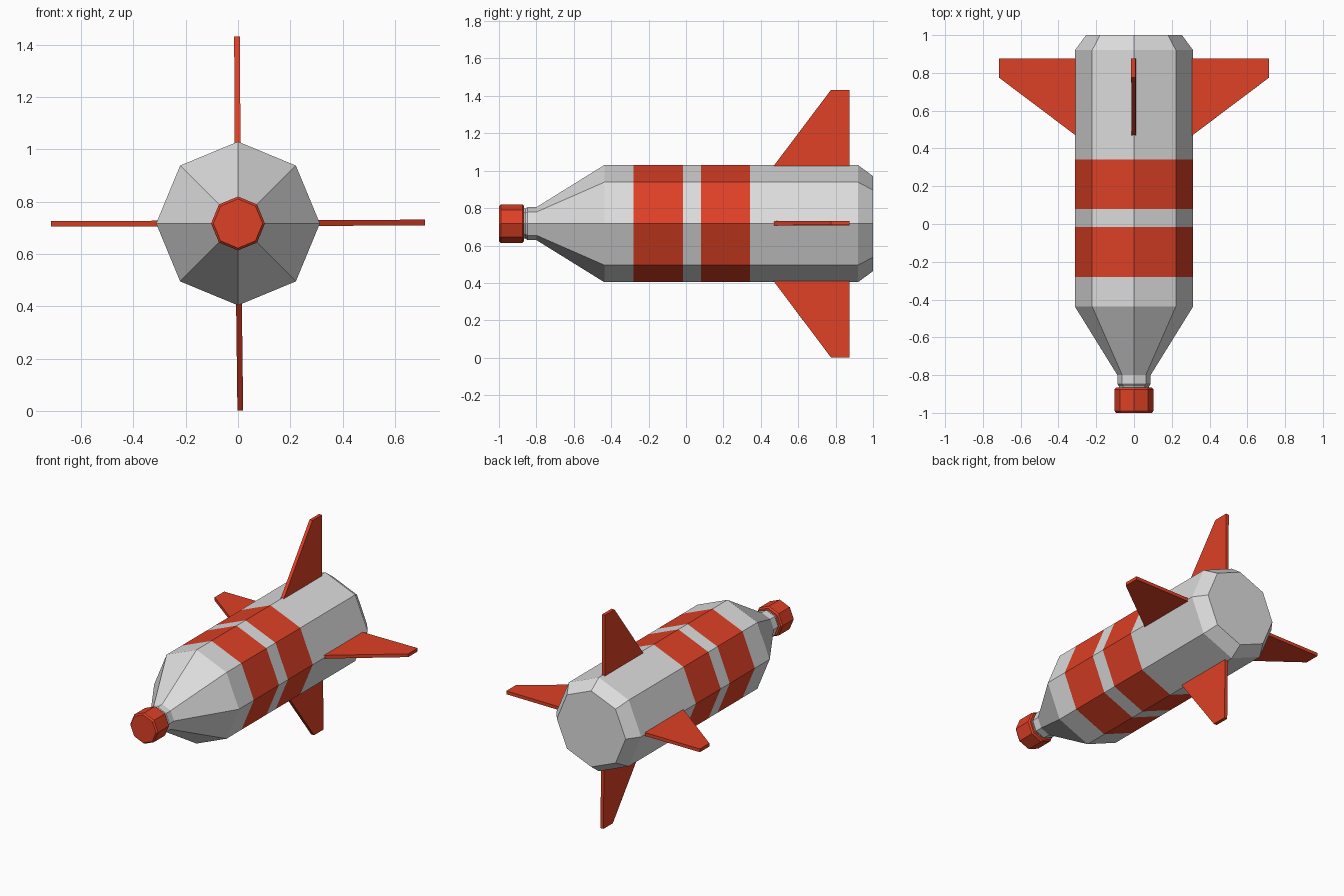
import bpy, bmesh, math
from mathutils import Matrix, Vector

if "Cube" in bpy.data.objects:
    bpy.data.objects.remove(bpy.data.objects["Cube"])

AXIS_Z = 0.717


def material(name, rgb):
    m = bpy.data.materials.new(name)
    m.diffuse_color = (*rgb, 1)
    m.use_nodes = True
    m.node_tree.nodes["Principled BSDF"].inputs["Base Color"].default_value = m.diffuse_color
    return m


GREY = material("light grey", (0.72, 0.72, 0.72))
RED = material("red", (0.73, 0.052, 0.019))


def finish(bm, name, mats):
    bmesh.ops.recalc_face_normals(bm, faces=bm.faces)
    me = bpy.data.meshes.new(name)
    bm.to_mesh(me)
    bm.free()
    for m in mats:
        me.materials.append(m)
    ob = bpy.data.objects.new(name, me)
    bpy.context.collection.objects.link(ob)
    ob.location.z = AXIS_Z
    return ob


def lathe(name, profile, mats, rule=lambda y: 0, sides=8):
    """Closed low-poly solid around the y axis from (y, radius) pairs."""
    bm = bmesh.new()
    rings = []
    for y, r in profile:
        angles = [2 * math.pi * i / sides for i in range(sides)]
        rings.append([bm.verts.new((r * math.cos(a), y, r * math.sin(a))) for a in angles])
    for a, b in zip(rings, rings[1:]):
        for i in range(sides):
            j = (i + 1) % sides
            bm.faces.new((a[i], a[j], b[j], b[i]))
    bm.faces.new(rings[0])
    bm.faces.new(rings[-1])
    for f in bm.faces:
        f.material_index = rule(f.calc_center_median().y)
    return finish(bm, name, mats)


# Bottle-shaped body with two painted bands
BANDS = [(-0.28, -0.015), (0.08, 0.342)]
R = 0.313
body = [(-0.88, 0.08), (-0.858, 0.08), (-0.848, 0.088), (-0.80, 0.088), (-0.437, R)]
body += [(y, R) for band in BANDS for y in band]
body += [(0.92, R), (1.0, 0.254)]
lathe("body", body, [GREY, RED], lambda y: int(any(a < y < b for a, b in BANDS)))

# Screw cap on the neck
lathe("cap", [(-1.0, 0.094), (-0.99, 0.103), (-0.875, 0.103), (-0.865, 0.094)], [RED])

# Four swept fins, set very slightly off the cardinal directions
OUTLINE = [(0.455, 0.29), (0.775, 0.715), (0.875, 0.715), (0.875, 0.29)]
HALF = 0.011
for name, deg in [("right_fin", 0.3), ("top_fin", 90.3), ("left_fin", 180.1), ("bottom_fin", 270.7)]:
    bm = bmesh.new()
    face = bm.faces.new([bm.verts.new((r, y, -HALF)) for y, r in OUTLINE])
    ext = bmesh.ops.extrude_face_region(bm, geom=[face])
    top = [v for v in ext["geom"] if isinstance(v, bmesh.types.BMVert)]
    bmesh.ops.translate(bm, verts=top, vec=Vector((0, 0, 2 * HALF)))
    bm.transform(Matrix.Rotation(-math.radians(deg), 4, 'Y'))
    finish(bm, name, [RED])
